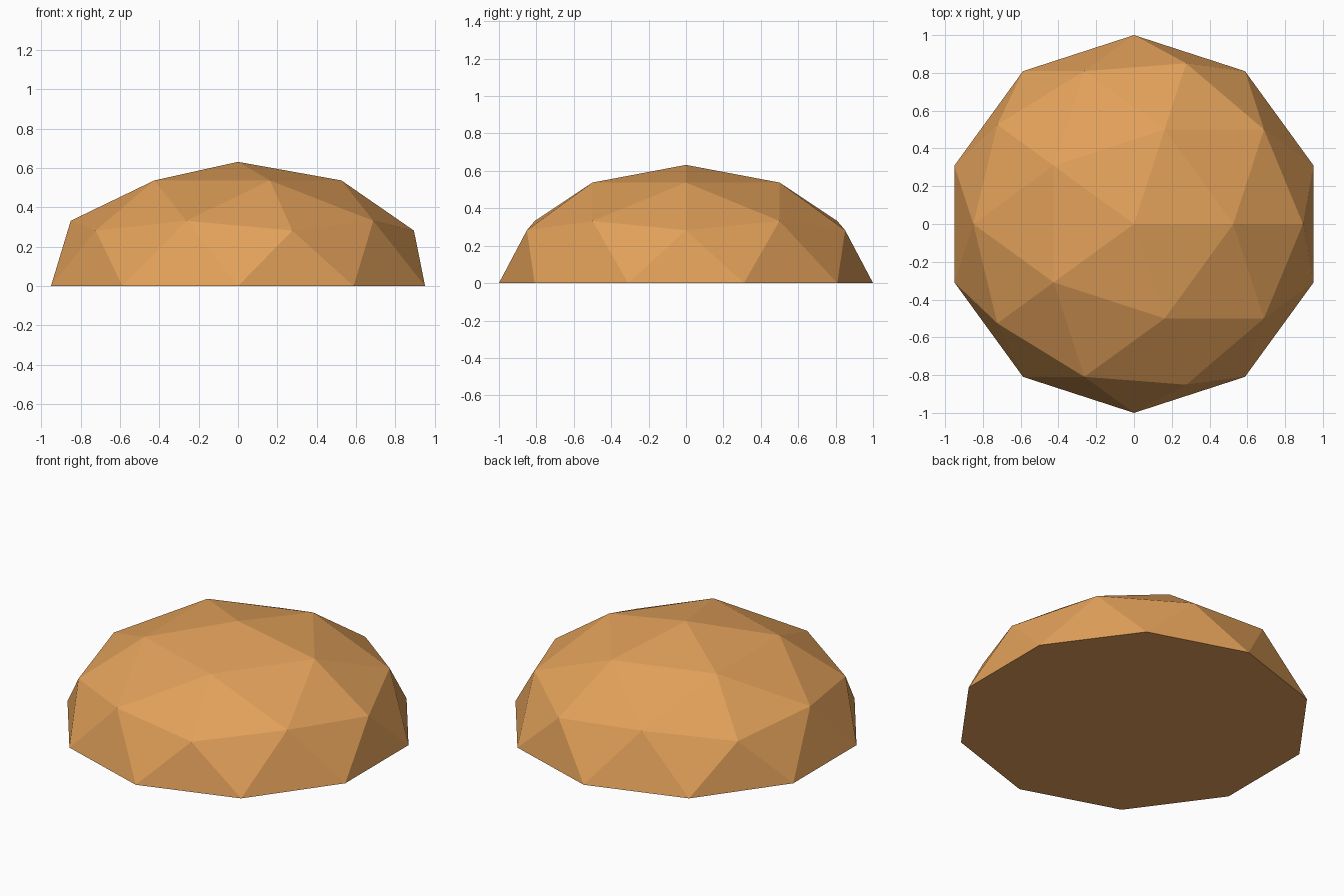
import bpy
import bmesh

HEIGHT = 0.632

cube = bpy.data.objects.get("Cube")
if cube:
    bpy.data.objects.remove(cube, do_unlink=True)

# Warm tan colour
tan = bpy.data.materials.new("warm_tan")
tan.use_nodes = True
colour = (0.76, 0.355, 0.102, 1.0)
tan.diffuse_color = colour
tan.node_tree.nodes["Principled BSDF"].inputs["Base Color"].default_value = colour

# Faceted dome: upper half of a low-poly sphere, flattened
bm = bmesh.new()
bmesh.ops.create_icosphere(bm, subdivisions=2, radius=1.0)
lower = [v for v in bm.verts if v.co.z < -0.01]
bmesh.ops.delete(bm, geom=lower, context="VERTS")
for v in bm.verts:
    v.co.z = HEIGHT * v.co.z if v.co.z > 0.01 else 0.0

# Flat underside
rim = [e for e in bm.edges if e.is_boundary]
bmesh.ops.holes_fill(bm, edges=rim, sides=0)
bmesh.ops.recalc_face_normals(bm, faces=bm.faces)
for f in bm.faces:
    f.smooth = False

mesh = bpy.data.meshes.new("faceted_dome")
bm.to_mesh(mesh)
bm.free()
mesh.materials.append(tan)
dome = bpy.data.objects.new("faceted_dome", mesh)
bpy.context.collection.objects.link(dome)
